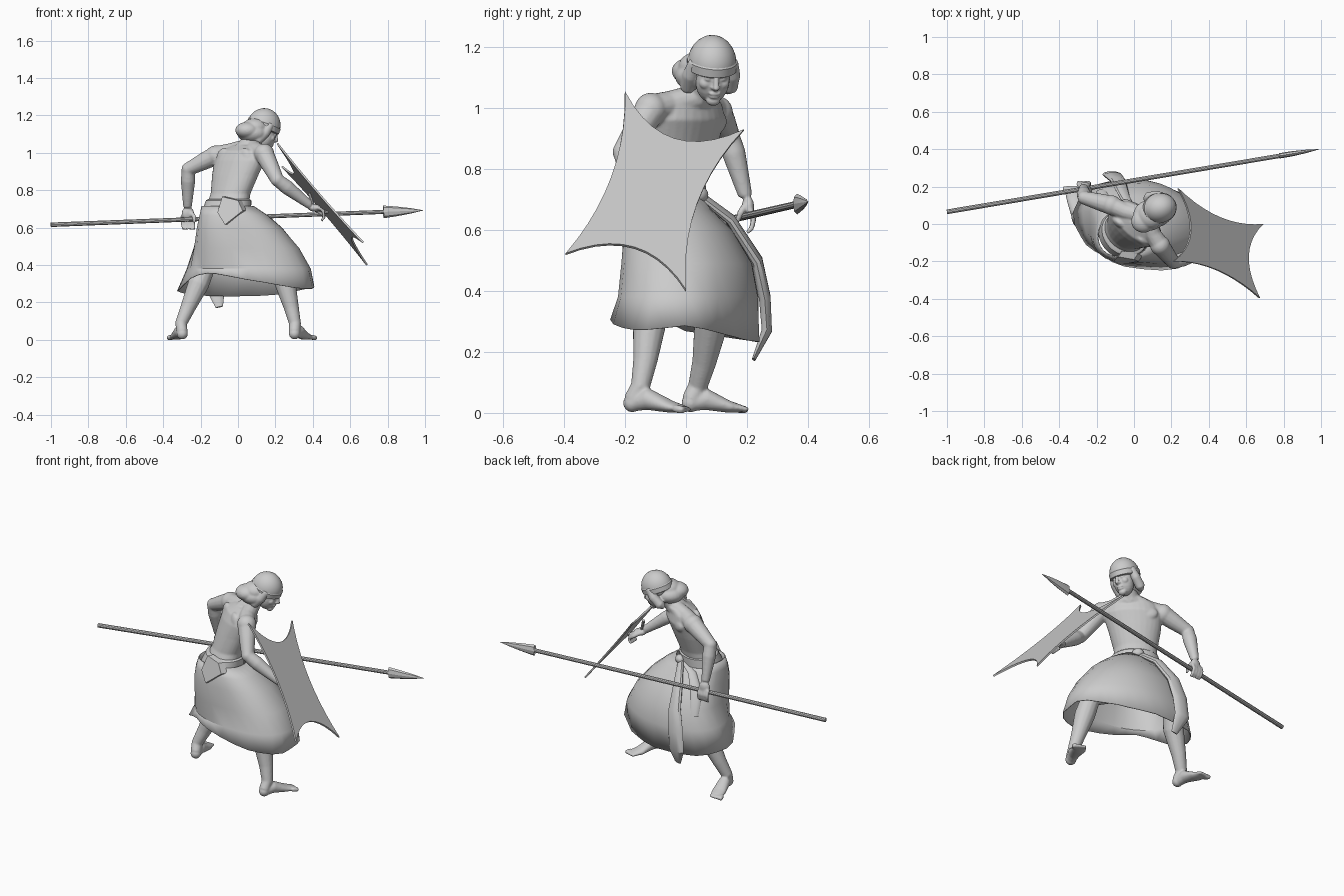
import bpy, bmesh
from math import sin, cos, pi, radians, copysign
from mathutils import Vector, Matrix

if "Cube" in bpy.data.objects:
    bpy.data.objects.remove(bpy.data.objects["Cube"])


def finish(name, bm, angle=35):
    bmesh.ops.recalc_face_normals(bm, faces=bm.faces)
    me = bpy.data.meshes.new(name)
    bm.to_mesh(me)
    bm.free()
    ob = bpy.data.objects.new(name, me)
    bpy.context.collection.objects.link(ob)
    bpy.ops.object.select_all(action='DESELECT')
    ob.select_set(True)
    bpy.context.view_layer.objects.active = ob
    bpy.ops.object.shade_smooth_by_angle(angle=radians(angle))
    return ob


def fuse(ob, voxel, smooth):
    """Merge overlapping volumes into one soft skin."""
    m = ob.modifiers.new("skin", 'REMESH')
    m.mode, m.voxel_size, m.use_smooth_shade = 'VOXEL', voxel, True
    m = ob.modifiers.new("soften", 'SMOOTH')
    m.factor, m.iterations = 0.5, smooth


def bridge(bm, rings, cap=True):
    rings = [[bm.verts.new(p) for p in r] for r in rings]
    n = len(rings[0])
    for a, b in zip(rings, rings[1:]):
        for i in range(n):
            bm.faces.new((a[i], a[(i + 1) % n], b[(i + 1) % n], b[i]))
    if cap:
        bm.faces.new(rings[0][::-1])
        bm.faces.new(rings[-1])


def tube(bm, pts, radii, n=14, ref=None):
    """Swept ellipse; a radius is a number or a (side, up) pair."""
    pts = [Vector(p) for p in pts]
    d = (pts[-1] - pts[0]).normalized()
    ref = Vector(ref) if ref else Vector((0, 1, 0) if abs(d.z) > 0.8 else (0, 0, 1))
    rings = []
    for i, p in enumerate(pts):
        t = (pts[min(i + 1, len(pts) - 1)] - pts[max(i - 1, 0)]).normalized()
        s = t.cross(ref).normalized()
        u = s.cross(t)
        a, b = radii[i] if isinstance(radii[i], tuple) else (radii[i],) * 2
        rings.append([p + s * a * cos(2 * pi * k / n) + u * b * sin(2 * pi * k / n) for k in range(n)])
    bridge(bm, rings)


def blob(bm, c, r, base=Matrix(), yaw=0):
    m = base @ Matrix.Translation(c) @ Matrix.Rotation(radians(yaw), 4, 'Z') @ Matrix.Diagonal((*r, 1))
    bmesh.ops.create_uvsphere(bm, u_segments=24, v_segments=14, radius=1, matrix=m)


def oval(cx, cy, z, w, d, yaw=-40, n=28):
    rot = Matrix.Rotation(radians(yaw), 3, 'Z')
    return [rot @ Vector((w * cos(2 * pi * k / n), d * sin(2 * pi * k / n), 0)) + Vector((cx, cy, z)) for k in range(n)]


# body: torso, turned towards +x +y and leaning forward
bm = bmesh.new()
bridge(bm, [oval(*r) for r in (
    (-.06, -.07, .56, .11, .09), (-.06, -.07, .62, .135, .11), (-.06, -.06, .70, .125, .10),
    (-.04, -.035, .78, .118, .088), (-.015, -.012, .88, .142, .093), (.01, .003, .96, .16, .095),
    (.02, .007, 1.01, .145, .08), (.045, .025, 1.04, .09, .06))])
tube(bm, [(.03, .015, 1.0), (.075, .045, 1.06), (.11, .065, 1.11)], [.06, .05, .048])
for x, y in ((.075, .015), (-.01, .085)):
    blob(bm, (x, y, .955), (.068, .028, .045), yaw=-40)
for x, y in ((.035, -.08), (-.075, .005)):
    blob(bm, (x, y, .96), (.05, .026, .065), yaw=-40)

# body: arms, with the muscle between neck and shoulder
sh_r, el_r, wr_r = (.14, -.115, .995), (.21, -.205, .855), (.385, -.15, .72)
sh_l, el_l, wr_l = (-.12, .1, .985), (-.266, .14, .912), (-.27, .195, .71)
for s, e, w in ((sh_r, el_r, wr_r), (sh_l, el_l, wr_l)):
    s, e, w = Vector(s), Vector(e), Vector(w)
    tube(bm, [(.07, .04, 1.035), Vector((.05, .025, 1.03)).lerp(s, .55), s], [.045, .045, .05])
    blob(bm, s, (.054, .054, .054))
    blob(bm, e, (.036, .036, .036))
    tube(bm, [s, s.lerp(e, .45), e], [.052, .046, .036])
    tube(bm, [e, e.lerp(w, .3), e.lerp(w, .75), w], [.035, .039, .029, .023])

# body: hands, one on the shield grip and one round the spear
blob(bm, (.41, -.14, .705), (.036, .03, .02), yaw=10)
blob(bm, (-.268, .203, .675), (.034, .02, .036), yaw=10)
for k in range(4):
    y = -.165 + k * .018
    tube(bm, [(.425, y, .71), (.455, y + .005, .69), (.46, y + .01, .655), (.445, y + .01, .635)], [.01, .0095, .009, .007], 8)
    x = -.298 + k * .019
    tube(bm, [(x, .21, .665), (x, .222, .635), (x + .004, .215, .605), (x + .006, .2, .59)], [.011, .01, .009, .007], 8)
tube(bm, [(.4, -.12, .705), (.43, -.1, .685), (.45, -.1, .67)], [.013, .011, .008], 8)
tube(bm, [(-.25, .195, .68), (-.232, .178, .655), (-.235, .168, .625)], [.013, .012, .008], 8)

# body: legs and feet
for hip, knee, ankle, heel, ball, toe in (
        ((.0, -.09, .58), (.23, -.085, .42), (.305, -.15, .085), (.302, -.176, .032), (.352, -.05, .02), (.374, -.018, .014)),
        ((-.12, -.03, .58), (-.165, .125, .41), (-.305, .038, .085), (-.298, .015, .032), (-.322, .14, .02), (-.334, .178, .014))):
    hip, knee, ankle, heel, ball, toe = map(Vector, (hip, knee, ankle, heel, ball, toe))
    tube(bm, [hip, hip.lerp(knee, .5), knee], [.085, .075, .056])
    blob(bm, knee, (.056, .056, .056))
    back = (heel - ball).normalized() * .012
    tube(bm, [knee, knee.lerp(ankle, .35) + back, knee.lerp(ankle, .75), ankle, heel + Vector((0, 0, .01))],
         [.052, .057, .04, .032, .03])
    blob(bm, heel, (.03, .03, .03))
    tube(bm, [heel, heel.lerp(ball, .4) + Vector((0, 0, .018)), ball, toe],
         [(.027, .028), (.034, .036), (.041, .02), (.037, .013)])
    fwd = (toe - ball).normalized()
    side = fwd.cross(Vector((0, 0, 1))) * (1 if hip.x < -.05 else -1)
    for k in range(5):
        c = toe + side * (.03 - k * .015) + fwd * (.004 * (1 + k * .9))
        r = .009 + .0012 * k
        tube(bm, [c - fwd * .02, c + fwd * .008, c + fwd * .016], [r, r, r * .6], 8)
fuse(finish("body", bm), .0055, 5)

# head with facial features
H = Matrix.Translation((.137, .085, 1.125)) @ Matrix.Rotation(radians(12), 4, 'Z') @ Matrix.Rotation(radians(20), 4, 'Y')
bm = bmesh.new()
blob(bm, (-.005, 0, .025), (.082, .068, .082), H)
blob(bm, (.022, 0, -.03), (.052, .056, .075), H)
blob(bm, (.052, 0, -.088), (.021, .024, .018), H)
blob(bm, (.062, 0, .006), (.016, .046, .011), H)
blob(bm, (.068, 0, -.058), (.012, .021, .007), H)
blob(bm, (.066, 0, -.07), (.012, .018, .007), H)
for s in (-1, 1):
    blob(bm, (.05, s * .028, -.03), (.02, .022, .02), H)
    blob(bm, (.06, s * .024, -.01), (.012, .014, .008), H)
    blob(bm, (.073, s * .008, -.036), (.011, .008, .007), H)
tube(bm, [H @ Vector(p) for p in ((.068, 0, .005), (.078, 0, -.015), (.087, 0, -.034), (.072, 0, -.044))],
     [.009, .009, .011, .008], 10, (0, 1, 0))
fuse(finish("head", bm), .0035, 4)

# hair hanging behind and beside the face
bm = bmesh.new()
blob(bm, (.08, .045, 1.105), (.085, .082, .055))
blob(bm, (.05, .015, 1.12), (.065, .062, .045))
blob(bm, (.09, .045, 1.135), (.07, .07, .05))
for s in (-1, 1):
    tube(bm, [H @ Vector(p) for p in ((.015, s * .06, .035), (.0, s * .07, -.02), (-.025, s * .07, -.07), (-.04, s * .06, -.09))],
         [.022, .027, .027, .014], 12)
fuse(finish("hair", bm), .005, 6)

# headscarf cap and its wrapped band
bm = bmesh.new()
bridge(bm, [[H @ p for p in oval(-.006, 0, .02 + .093 * sin(a), .09 * cos(a), .08 * cos(a), 0)]
            for a in [radians(x) for x in (-10, 5, 20, 35, 50, 65, 78, 87)]])
finish("headscarf", bm)
bm = bmesh.new()
bridge(bm, [[H @ p for p in oval(-.006, 0, z, .087 + r, .077 + r, 0)]
            for z, r in ((-.002, -.004), (.002, .004), (.03, .005), (.036, 0))])
finish("headscarf_band", bm)

# skirt draped over the spread knees; (x, y extents, z, front tuck, seat tuck, knee spread)
N = 28
rings = []
for x0, x1, y0, y1, z, kf, kb, ks in (
        (-.195, .085, -.18, .05, .715, 0, 0, 0), (-.205, .16, -.195, .085, .665, .03, -.06, 0),
        (-.215, .235, -.203, .15, .60, .08, -.1, .03), (-.235, .325, -.21, .215, .49, .12, -.05, .07),
        (-.27, .385, -.22, .235, .38, .15, .06, .08), (-.318, .408, -.245, .237, None, .15, .13, .07)):
    ring = []
    for i in range(N):
        a = 2 * pi * i / N
        c, s, q = cos(a), sin(a), sin(2 * a)
        e = .86
        f = 1 - q * (ks if q < 0 else kf if c > 0 else kb) + (.015 * sin(9 * a) if z is None else 0)
        px = (x0 + x1) / 2 + (x1 - x0) / 2 * copysign(abs(c) ** e, c) * f
        py = (y0 + y1) / 2 + (y1 - y0) / 2 * copysign(abs(s) ** e, s) * f
        hem = .278 + .008 * c - .045 * s + (.05 * q if s < 0 < q else 0) - (.04 * -q if q < 0 and s < 0 else 0)
        ring.append((px, py, z or hem))
    rings.append(ring)
bm = bmesh.new()
bridge(bm, rings, cap=False)
ob = finish("skirt", bm, 22)
m = ob.modifiers.new("cloth", 'SOLIDIFY')
m.thickness, m.offset = .005, -1

# belt, front knot, hanging sash tails
bm = bmesh.new()
bridge(bm, [oval(*r) for r in ((-.06, -.064, .69, .13, .112), (-.06, -.062, .695, .138, .118),
                               (-.05, -.052, .745, .131, .108), (-.048, -.05, .752, .12, .098))])
finish("belt", bm)
bm = bmesh.new()
blob(bm, (.01, .045, .715), (.032, .025, .026), yaw=-40)
finish("sash_knot", bm)
for i, (pts, rad) in enumerate((
        (((0, .05, .71), (-.05, .145, .635), (-.085, .232, .5), (-.11, .258, .38), (-.12, .265, .27), (-.1, .222, .175)),
         ((.02, .012), (.03, .017), (.042, .02), (.05, .02), (.05, .018), (.02, .006))),
        (((-.01, .04, .71), (-.1, .08, .67), (-.165, .135, .58), (-.18, .18, .46)),
         ((.018, .01), (.025, .012), (.035, .012), (.025, .006))))):
    bm = bmesh.new()
    tube(bm, pts, rad, 10)
    finish(f"sash_tail_{i + 1}", bm)

# folded cloth flap at the back of the belt
bm = bmesh.new()
flap = ((-.085, -.175, .765), (.0, -.19, .745), (.025, -.2, .69), (-.07, -.218, .615), (-.11, -.2, .68))
bm.faces.new([bm.verts.new(p) for p in flap])
ex = bmesh.ops.extrude_face_region(bm, geom=bm.faces[:])
bmesh.ops.translate(bm, vec=(.02, .03, 0), verts=[v for v in ex['geom'] if isinstance(v, bmesh.types.BMVert)])
finish("belt_flap", bm)

# hide shield: four points with concave sides
A, B, C, D = map(Vector, ((.21, -.2, 1.05), (.235, .19, .927), (.67, -.395, .52), (.69, 0, .40)))
mid = (A + B + C + D) / 4
outline = []
for p, q, depth in ((A, B, .48), (B, D, .42), (D, C, .42), (C, A, .36)):
    m0 = (p + q) / 2
    ctrl = m0 + (mid - m0) * depth * 1.45
    for k in range(10):
        t = k / 10
        outline.append(p * (1 - t) ** 2 + ctrl * 2 * t * (1 - t) + q * t * t)
bm = bmesh.new()
nrm = (D - A).cross(C - B).normalized() * .005
bridge(bm, [[p - nrm for p in outline], [p + nrm for p in outline]])
finish("shield", bm)
bm = bmesh.new()
tube(bm, [mid + Vector(o) for o in ((-.07, -.03, .06), (-.05, -.04, -.005), (-.01, -.03, -.03), (.03, -.02, -.045))], [.009] * 4, 8)
finish("shield_grip", bm)

# spear: tapered shaft and barbed head
tail, tip = Vector((-1, .065, .615)), Vector((.99, .40, .692))
bm = bmesh.new()
tube(bm, [tail, tail.lerp(tip, .93)], [.0125, .0115], 10)
finish("spear_shaft", bm)
bm = bmesh.new()
tube(bm, [tail.lerp(tip, t) for t in (.905, .893, .925, .965, 1)],
     [(.011, .011), (.014, .034), (.014, .027), (.009, .015), (.001, .001)], 8)
finish("spear_head", bm, 20)
